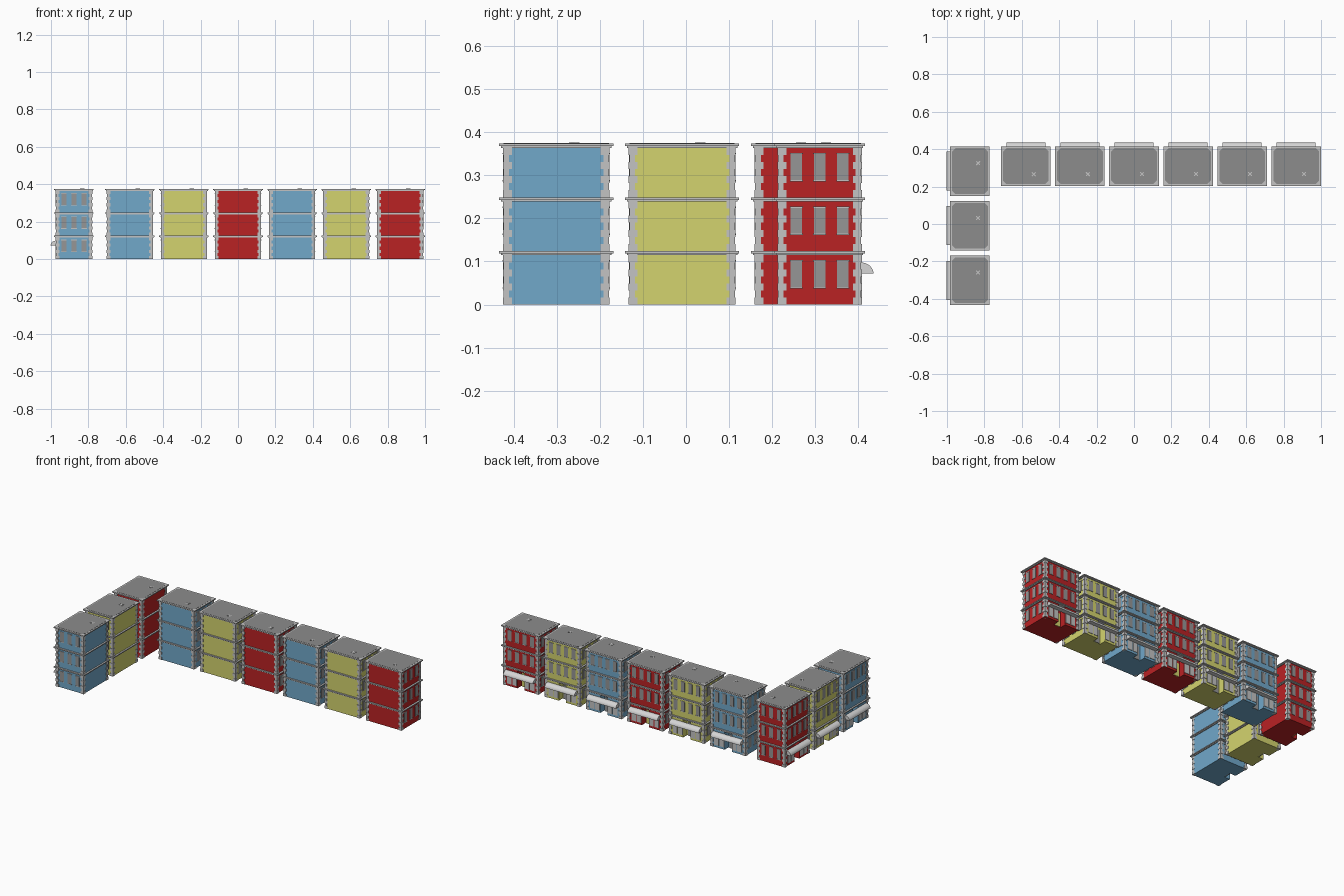
import bpy, bmesh, math
from mathutils import Matrix, Vector

old = bpy.data.objects.get("Cube")
if old:
    bpy.data.objects.remove(old, do_unlink=True)


def material(name, rgb):
    lin = [(c / 255 / 12.92) if c < 11 else ((c / 255 + 0.055) / 1.055) ** 2.4 for c in rgb]
    m = bpy.data.materials.new(name)
    m.use_nodes = True
    m.diffuse_color = (*lin, 1)
    m.node_tree.nodes["Principled BSDF"].inputs["Base Color"].default_value = (*lin, 1)
    return m


BLUE = material("blue brick", (113, 168, 202))
YELLOW = material("yellow brick", (212, 212, 110))
RED = material("red brick", (186, 34, 36))
STONE = material("pale stone", (196, 196, 196))
GLASS = material("grey glass", (150, 150, 150))
ROOF = material("roof grey", (140, 140, 140))
CLOTH = material("awning cloth", (214, 214, 214))

HALF_W, HALF_D = 0.121, 0.095
STOREY, LEDGE = 0.1245, 0.01


def box(bm, x, y, z, sx, sy, sz):
    """Box centred in x and y, with its underside at z."""
    m = Matrix.Translation((x, y, z + sz / 2)) @ Matrix.Diagonal((sx, sy, sz, 1))
    bmesh.ops.create_cube(bm, size=1, matrix=m)


def prism(bm, outline, direction):
    """Extrude a closed outline of 3D points along a direction."""
    face = bm.faces.new([bm.verts.new(p) for p in outline])
    ext = bmesh.ops.extrude_face_region(bm, geom=[face])
    verts = [v for v in ext["geom"] if isinstance(v, bmesh.types.BMVert)]
    bmesh.ops.translate(bm, verts=verts, vec=Vector(direction))
    bmesh.ops.recalc_face_normals(bm, faces=bm.faces)


def finish(bm, name, mat, place):
    mesh = bpy.data.meshes.new(name)
    bm.to_mesh(mesh)
    bm.free()
    mesh.materials.append(mat)
    ob = bpy.data.objects.new(name, mesh)
    ob.matrix_world = place
    bpy.context.collection.objects.link(ob)
    return ob


def walls(place, mat):
    # ground floor with a recessed doorway, plain upper floors
    bm = bmesh.new()
    w, d, dw, dd = HALF_W, HALF_D, 0.025, 0.04
    plan = [(-w, -d), (w, -d), (w, d), (dw, d), (dw, d - dd), (-dw, d - dd), (-dw, d), (-w, d)]
    prism(bm, [(x, y, 0) for x, y in plan], (0, 0, STOREY))
    box(bm, 0, 0, STOREY, 2 * w, 2 * d, 2 * STOREY - 0.004)
    finish(bm, "walls", mat, place)


def stonework(place):
    # ledge over each floor
    bm = bmesh.new()
    for i in range(1, 4):
        top = i * STOREY
        box(bm, 0, 0, top - LEDGE * 0.6, 0.265, 0.211, LEDGE * 0.6)
        box(bm, 0, 0, top - LEDGE, 0.256, 0.202, LEDGE * 0.4)
    finish(bm, "ledges", STONE, place)

    # alternating corner blocks
    bm = bmesh.new()
    count = 7
    h = (STOREY - LEDGE) / count
    for i in range(3):
        for k in range(count):
            size, out = (0.021, 0.003) if k % 2 == 0 else (0.013, 0.0015)
            for sx in (-1, 1):
                for sy in (-1, 1):
                    box(bm, sx * (HALF_W + out - size / 2), sy * (HALF_D + out - size / 2),
                        i * STOREY + k * h, size, size, h)
    finish(bm, "corner_blocks", STONE, place)


def windows(place):
    panes, trims = bmesh.new(), bmesh.new()

    def window(x, y, z, along_x):
        def part(bm, dz, wide, thick, tall):
            size = (wide, thick) if along_x else (thick, wide)
            box(bm, x, y, z + dz, *size, tall)
        part(panes, 0, 0.027, 0.005, 0.06)
        part(trims, -0.003, 0.03, 0.007, 0.003)
        part(trims, 0.06, 0.03, 0.007, 0.003)

    for i in range(3):
        z = i * STOREY + 0.04
        for side in (-1, 1):
            for k in (-1, 0, 1):
                window(side * HALF_W, k * 0.054, z, False)
        if i > 0:
            for k in range(4):
                window((k - 1.5) * 0.052, HALF_D, z, True)
    finish(panes, "window_panes", GLASS, place)
    finish(trims, "window_trims", STONE, place)


def shopfront(place, door_mat):
    # display windows either side of the recessed door
    bm = bmesh.new()
    for s in (-1, 1):
        for k in (0.043, 0.08):
            box(bm, s * k, HALF_D, 0.014, 0.031, 0.006, 0.066)
    finish(bm, "shop_windows", STONE, place)
    bm = bmesh.new()
    box(bm, 0, HALF_D - 0.039, 0, 0.034, 0.006, 0.085)
    finish(bm, "door", door_mat, place)

    # quarter-round awning
    bm = bmesh.new()
    r, steps, low = 0.03, 8, 0.072
    arc = [math.pi / 2 * k / steps for k in range(steps + 1)]
    outline = [(-0.104, HALF_D, low)]
    outline += [(-0.104, HALF_D + r * math.cos(a), low + 0.026 * math.sin(a)) for a in arc]
    prism(bm, outline, (0.208, 0, 0))
    finish(bm, "awning", CLOTH, place)


def roof(place):
    # roof deck with cut corners
    bm = bmesh.new()
    w, d, c = 0.122, 0.096, 0.018
    plan = [(-w + c, -d), (w - c, -d), (w, -d + c), (w, d - c),
            (w - c, d), (-w + c, d), (-w, d - c), (-w, -d + c)]
    prism(bm, [(x, y, 3 * STOREY - 0.002) for x, y in plan], (0, 0, 0.003))
    finish(bm, "roof_deck", ROOF, place)

    # small crossed vent
    bm = bmesh.new()
    for turn in (45, 135):
        m = (Matrix.Translation((0.042, -0.043, 3 * STOREY + 0.001))
             @ Matrix.Rotation(math.radians(turn), 4, "Z") @ Matrix.Diagonal((0.028, 0.006, 0.003, 1)))
        bmesh.ops.create_cube(bm, size=1, matrix=m)
    finish(bm, "roof_vent", STONE, place)


def building(x, y, turn, mat):
    place = Matrix.Translation((x, y, 0)) @ Matrix.Rotation(turn, 4, "Z")
    walls(place, mat)
    stonework(place)
    windows(place)
    shopfront(place, YELLOW if mat == RED else GLASS)
    roof(place)


colours = (BLUE, YELLOW, RED)
# long row with shopfronts towards the back
for i in range(6):
    building(-0.578 + 0.289 * i, 0.31, 0, colours[i % 3])
# short row with shopfronts towards -x
for i in range(3):
    building(-0.877, -0.301 + 0.292 * i, math.pi / 2, colours[i])
